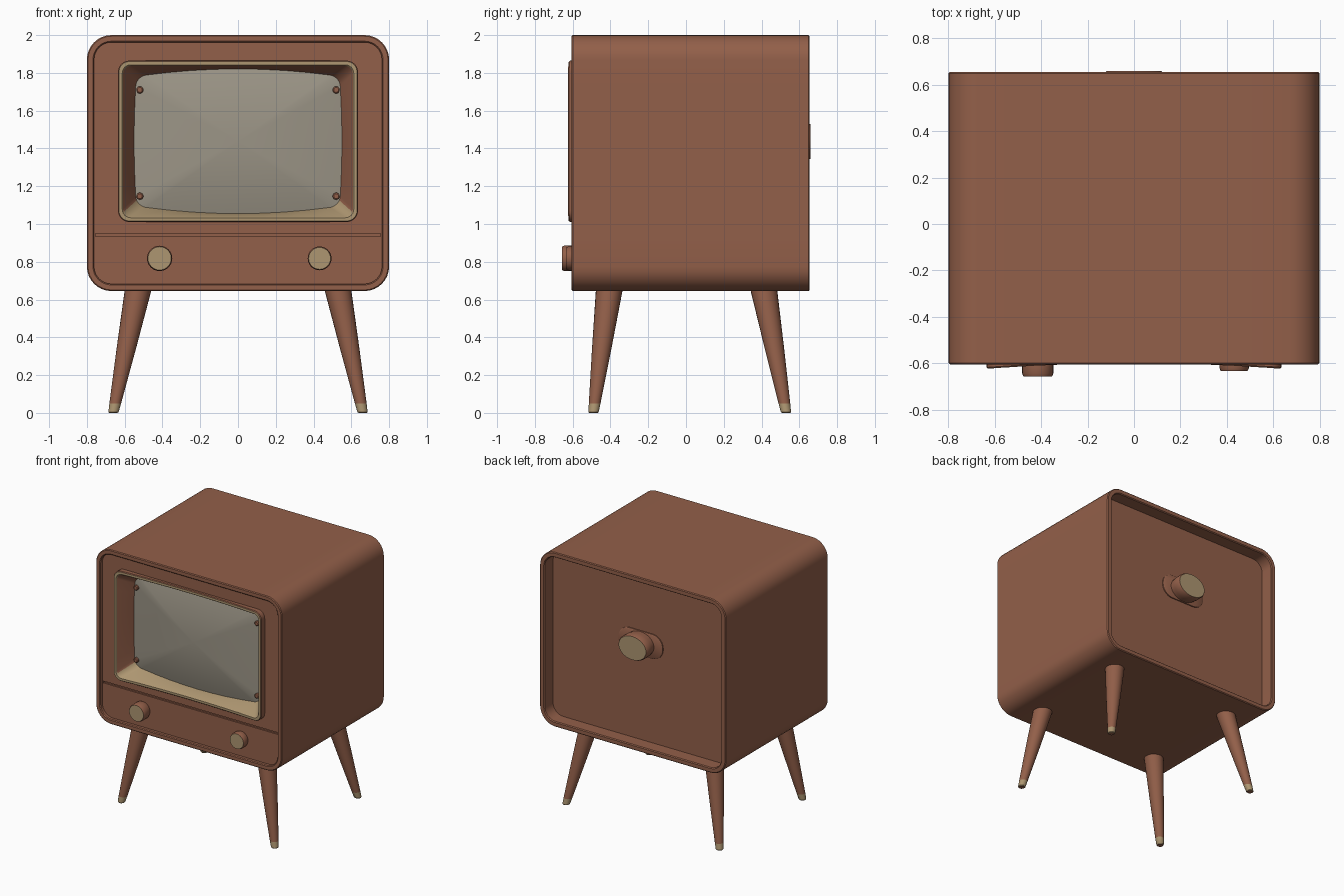
import bpy, bmesh, math
from mathutils import Vector

if "Cube" in bpy.data.objects:
    bpy.data.objects.remove(bpy.data.objects["Cube"])


def mat(name, rgb):
    m = bpy.data.materials.new(name)
    m.diffuse_color = (*rgb, 1)
    m.use_nodes = True
    m.node_tree.nodes["Principled BSDF"].inputs["Base Color"].default_value = m.diffuse_color
    return m


BROWN = mat("wood_brown", (0.29, 0.115, 0.067))
TAN = mat("warm_tan", (0.42, 0.305, 0.165))
GLASS = mat("screen_grey", (0.33, 0.30, 0.24))


def rrect(hx, hz, r, y, cx=0.0, cz=0.0, n=8, side=8):
    """Rounded rectangle ring in the xz plane, subdivided on its sides."""
    pts = []
    for k, (sx, sz) in enumerate([(1, 1), (-1, 1), (-1, -1), (1, -1)]):
        for i in range(n + 1):
            a = math.pi / 2 * (k + i / n)
            pts.append(Vector((cx + sx * (hx - r) + r * math.cos(a), y,
                               cz + sz * (hz - r) + r * math.sin(a))))
    out = []
    for i, p in enumerate(pts):
        out.append(p)
        if i % (n + 1) == n:
            q = pts[(i + 1) % len(pts)]
            out += [p.lerp(q, j / side) for j in range(1, side)]
    return out


def ellipse(rx, rz, y, cx, cz, n=32):
    return [Vector((cx + rx * math.cos(2 * math.pi * i / n), y,
                    cz + rz * math.sin(2 * math.pi * i / n))) for i in range(n)]


def loft(name, rings, mats, rule=None, caps=True, angle=35):
    """Skin a list of matching rings; rule(face, ring_index) picks a material."""
    bm = bmesh.new()
    vs = [[bm.verts.new(p) for p in ring] for ring in rings]
    n = len(vs[0])
    made = []
    for k in range(len(vs) - 1):
        a, b = vs[k], vs[k + 1]
        for i in range(n):
            j = (i + 1) % n
            made.append((bm.faces.new((a[i], a[j], b[j], b[i])), k))
    if caps:
        made.append((bm.faces.new(vs[0][::-1]), -1))
        made.append((bm.faces.new(vs[-1]), len(vs)))
        bmesh.ops.recalc_face_normals(bm, faces=bm.faces[:])
    bm.normal_update()
    if rule:
        for f, k in made:
            f.material_index = rule(f, k)
    me = bpy.data.meshes.new(name)
    bm.to_mesh(me)
    bm.free()
    ob = bpy.data.objects.new(name, me)
    bpy.context.collection.objects.link(ob)
    for m in mats:
        me.materials.append(m)
    smooth(ob, angle)
    return ob


def smooth(ob, angle=35):
    bpy.ops.object.select_all(action='DESELECT')
    ob.select_set(True)
    bpy.context.view_layer.objects.active = ob
    bpy.ops.object.shade_smooth_by_angle(angle=math.radians(angle))


# Cabinet: open-backed rounded box with recessed front panel and screen pocket
CZ, HX, HZ, R = 1.3225, 0.80, 0.6775, 0.13
SZ = 1.438


def shell(inset, y):
    return rrect(HX - inset, HZ - inset, R - inset, y, 0, CZ)


cabinet = loft("cabinet", [
    shell(0.04, 0.55), shell(0.04, 0.648), shell(0.034, 0.655),
    shell(0.006, 0.655), shell(0, 0.649),
    shell(0, -0.599), shell(0.006, -0.605),
    shell(0.032, -0.605), shell(0.038, -0.599), shell(0.038, -0.578),
    rrect(0.615, 0.405, 0.05, -0.578, 0, SZ),
    rrect(0.615, 0.405, 0.05, -0.44, 0, SZ)], [BROWN])

# Groove that divides the screen panel from the control panel
bpy.ops.mesh.primitive_cube_add(size=1, location=(0, -0.58, 0.942))
cutter = bpy.context.object
cutter.name = "groove_cutter"
cutter.scale = (1.51, 0.03, 0.014)
cutter.hide_render = True
mod = cabinet.modifiers.new("groove", 'BOOLEAN')
mod.operation = 'DIFFERENCE'
mod.solver = 'EXACT'
mod.object = cutter
bpy.context.view_layer.objects.active = cabinet
bpy.ops.object.modifier_apply(modifier="groove")
bpy.data.objects.remove(cutter, do_unlink=True)


# Screen outline with gently bowed sides
def screen_ring(s, y):
    hx, hz = 0.538, 0.343
    out = []
    for p in rrect(hx, hz, 0.05, 0):
        u, v = p.x / hx, p.z / hz
        x = p.x + 0.012 * (1 - v * v) * u
        z = p.z + 0.04 * (1 - u * u) * v
        out.append(Vector((x * s, y, SZ + z * s)))
    return out


# Bezel: frame whose front edge bows back in the middle
def bow(ring, base):
    for p in ring:
        p.y = base - 0.024 * (p.x / 0.63) ** 2
    return ring


def bezel_colour(f, k):
    if k in (2, 3):
        return 1
    return 1 if k == 4 and f.normal.z > 0.3 else 0


loft("screen_bezel", [
    rrect(0.635, 0.427, 0.06, -0.57, 0, SZ),
    bow(rrect(0.635, 0.427, 0.06, 0, 0, SZ), -0.594),
    bow(rrect(0.630, 0.422, 0.055, 0, 0, SZ), -0.600),
    bow(rrect(0.613, 0.405, 0.045, 0, 0, SZ), -0.600),
    bow(rrect(0.608, 0.400, 0.042, 0, 0, SZ), -0.594),
    screen_ring(1.0, -0.495)], [BROWN, TAN], bezel_colour, caps=False)

# Bulging picture tube
steps = [1.0, 0.9, 0.75, 0.6, 0.45, 0.3, 0.15, 0.02]
loft("screen_glass", [screen_ring(1.0, -0.46)] +
     [screen_ring(s, -0.495 - 0.05 * (1 - s * s)) for s in steps], [GLASS])

# Small screws in the screen corners
for sx in (-1, 1):
    for z in (1.71, 1.147):
        loft("screen_screw", [ellipse(0.019, 0.019, -0.48, sx * 0.52, z, 16),
                              ellipse(0.019, 0.019, -0.512, sx * 0.52, z, 16),
                              ellipse(0.013, 0.013, -0.517, sx * 0.52, z, 16)], [BROWN])


# Front control knobs with tan caps
def cap_colour(f, k):
    return 1 if k >= 3 else 0


for x, r, y in ((-0.415, 0.067, -0.657), (0.432, 0.063, -0.634)):
    loft("control_knob", [ellipse(r * 0.9, r * 0.9, -0.57, x, 0.818),
                          ellipse(r, r, -0.59, x, 0.818),
                          ellipse(r, r, y + 0.012, x, 0.818),
                          ellipse(r * 0.92, r * 0.92, y, x, 0.818),
                          ellipse(r * 0.8, r * 0.8, y, x, 0.818)],
         [BROWN, TAN], cap_colour)

# Rear knob on its backing plate
BZ = 1.437
loft("rear_plate", [rrect(0.19, 0.095, 0.09, 0.54, 0, BZ),
                    rrect(0.19, 0.095, 0.09, 0.558, 0, BZ),
                    rrect(0.182, 0.087, 0.082, 0.563, 0, BZ)], [BROWN])
loft("rear_knob", [ellipse(0.115, 0.09, 0.54, 0, BZ),
                   ellipse(0.125, 0.097, 0.60, 0, BZ),
                   ellipse(0.125, 0.097, 0.648, 0, BZ),
                   ellipse(0.118, 0.091, 0.66, 0, BZ),
                   ellipse(0.09, 0.07, 0.66, 0, BZ)], [BROWN, TAN], cap_colour)


# Splayed tapered legs with tan tips
def leg(name, top, foot):
    rings = []
    for z, r in ((0, 0.022), (0.005, 0.027), (0.05, 0.031), (0.35, 0.052), (0.67, 0.072)):
        c = Vector(foot).lerp(Vector(top), z / 0.645)
        rings.append([Vector((c.x + r * math.cos(a), c.y + r * math.sin(a), z))
                      for a in (2 * math.pi * i / 24 for i in range(24))])
    loft(name, rings, [BROWN, TAN], lambda f, k: 1 if k in (0, 1) else 0)


for s in (-1, 1):
    leg("front_leg", (s * 0.53, -0.407), (s * 0.66, -0.49))
    leg("rear_leg", (s * 0.53, 0.413), (s * 0.66, 0.53))
